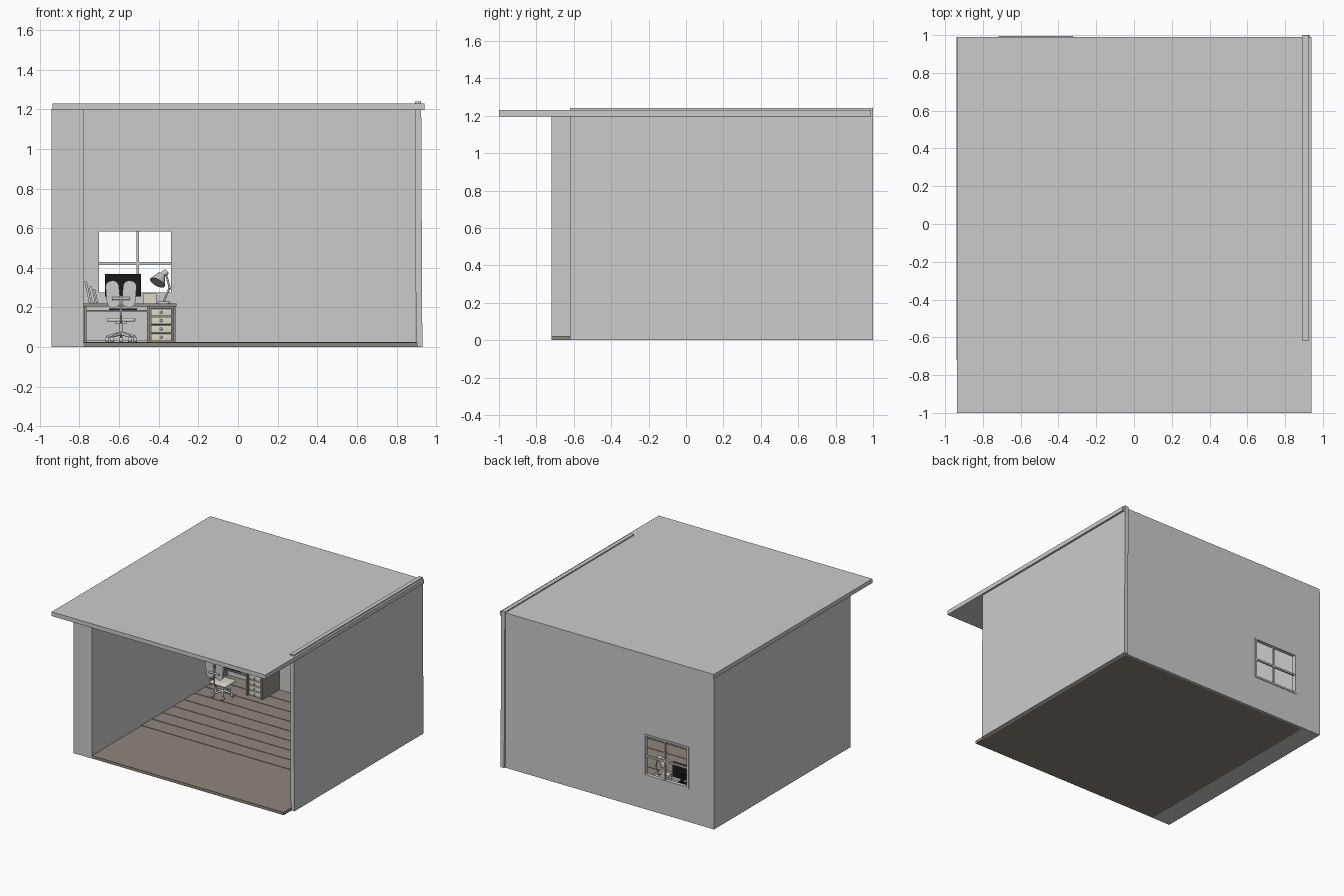
import bpy, bmesh
from math import radians, sin, cos, pi
from mathutils import Vector, Matrix

if "Cube" in bpy.data.objects:
    bpy.data.objects.remove(bpy.data.objects["Cube"])


def material(name, r, g, b):
    m = bpy.data.materials.new(name)
    m.diffuse_color = (r, g, b, 1)
    m.use_nodes = True
    m.node_tree.nodes["Principled BSDF"].inputs["Base Color"].default_value = m.diffuse_color
    return m


WOOD = material("floor_wood", 0.27, 0.24, 0.20)
DESK = material("desk_wood", 0.30, 0.28, 0.25)
CREAM = material("cream", 0.72, 0.70, 0.58)
BLACK = material("black", 0.01, 0.01, 0.01)


def finish(ob, name, mat=None, smooth=False):
    ob.name = name
    if mat:
        ob.data.materials.append(mat)
    if smooth:
        bpy.ops.object.select_all(action='DESELECT')
        ob.select_set(True)
        bpy.context.view_layer.objects.active = ob
        bpy.ops.object.shade_smooth_by_angle(angle=radians(40))
    return ob


def from_bmesh(bm, name, mat=None, smooth=False):
    me = bpy.data.meshes.new(name)
    bm.to_mesh(me)
    bm.free()
    ob = bpy.data.objects.new(name, me)
    bpy.context.collection.objects.link(ob)
    return finish(ob, name, mat, smooth)


def box(name, x, y, z, mat=None, bevel=0, tilt=None):
    """Box from (min, max) ranges, optional rounded edges and a tilt (angle, axis)."""
    bm = bmesh.new()
    bmesh.ops.create_cube(bm, size=1)
    size = [r[1] - r[0] for r in (x, y, z)]
    bmesh.ops.scale(bm, vec=size, verts=bm.verts)
    if bevel:
        bmesh.ops.bevel(bm, geom=bm.edges[:], offset=bevel, segments=3, profile=0.5, affect='EDGES')
    if tilt:
        bmesh.ops.rotate(bm, matrix=Matrix.Rotation(radians(tilt[0]), 3, tilt[1]), verts=bm.verts)
    bmesh.ops.translate(bm, vec=[sum(r) / 2 for r in (x, y, z)], verts=bm.verts)
    return from_bmesh(bm, name, mat, bool(bevel))


def rod(name, a, b, r1, r2=None, mat=None, sides=16):
    """Cylinder or cone between two points."""
    a, b = Vector(a), Vector(b)
    bm = bmesh.new()
    bmesh.ops.create_cone(bm, cap_ends=True, segments=sides, radius1=r1,
                          radius2=r1 if r2 is None else r2, depth=(b - a).length)
    rot = (b - a).to_track_quat('Z', 'Y').to_matrix().to_4x4()
    bm.transform(Matrix.Translation((a + b) / 2) @ rot)
    return from_bmesh(bm, name, mat, True)


def ball(name, c, r, scale=(1, 1, 1), mat=None):
    bm = bmesh.new()
    bmesh.ops.create_uvsphere(bm, u_segments=20, v_segments=12, radius=r)
    bmesh.ops.scale(bm, vec=scale, verts=bm.verts)
    bmesh.ops.translate(bm, vec=c, verts=bm.verts)
    return from_bmesh(bm, name, mat, True)


# Shell of the room
box("roof", (-0.937, 0.94), (-1, 0.99), (1.197, 1.23))
box("left_wall", (-0.94, -0.78), (-0.72, 0.99), (0, 1.2))
box("floor", (-0.938, 0.905), (-0.72, 0.988), (0.001, 0.023), WOOD)
right_wall = box("right_wall", (0.892, 0.924), (-0.62, 1.0), (0, 1.24))
for v in right_wall.data.vertices:      # slight lean
    if v.co.z < 0.1:
        v.co.x += 0.006

# Floorboards with thin grooves
for i in range(8):
    y0 = -0.1 + i * 0.134
    box("floorboard", (-0.78, 0.9), (y0 + 0.003, y0 + 0.131), (0.02, 0.026), WOOD)

# Back wall with window opening
WX, WZ = (-0.71, -0.33), (0.27, 0.59)
back_wall = box("back_wall", (-0.94, 0.895), (0.972, 0.99), (0, 1.2))
cutter = box("window_cutter", WX, (0.9, 1.1), WZ)
cutter.hide_render = True
mod = back_wall.modifiers.new("opening", 'BOOLEAN')
mod.operation, mod.object, mod.solver = 'DIFFERENCE', cutter, 'EXACT'
bpy.context.view_layer.objects.active = back_wall
bpy.ops.object.modifier_apply(modifier=mod.name)
bpy.data.objects.remove(cutter)

# Window frame and bars
WY = (0.965, 0.995)
for x in WX:
    box("window_stile", (x - 0.008, x + 0.008), WY, (WZ[0] - 0.008, WZ[1] + 0.004))
for z in WZ:
    box("window_rail", (WX[0], WX[1]), WY, (z - 0.008, z + 0.006))
box("window_mullion", (-0.512, -0.5), (0.974, 0.988), WZ)
box("window_crossbar", WX, (0.974, 0.988), (0.415, 0.429))

# Desk
box("desk_top", (-0.78, -0.31), (0.74, 0.972), (0.206, 0.22), DESK)
for x in (-0.776, -0.458, -0.328):
    box("desk_side", (x, x + 0.013), (0.755, 0.972), (0.025, 0.207), DESK)
box("desk_back", (-0.765, -0.32), (0.955, 0.965), (0.03, 0.207))
box("keyboard_tray", (-0.763, -0.458), (0.75, 0.9), (0.18, 0.187), DESK)
box("drawer_cabinet", (-0.446, -0.328), (0.775, 0.955), (0.025, 0.207), DESK)
for i in range(4):
    z = 0.031 + i * 0.042
    box("drawer_front", (-0.44, -0.334), (0.762, 0.776), (z, z + 0.037), CREAM, 0.002)
    ball("drawer_knob", (-0.387, 0.757, z + 0.019), 0.007)

# Monitor and keyboard
box("monitor_screen", (-0.67, -0.49), (0.855, 0.87), (0.255, 0.37), BLACK)
box("monitor_stand", (-0.59, -0.57), (0.87, 0.88), (0.225, 0.3), BLACK)
box("monitor_foot", (-0.62, -0.54), (0.84, 0.9), (0.22, 0.226), BLACK)
box("keyboard", (-0.65, -0.51), (0.765, 0.815), (0.187, 0.195), BLACK)

# Leaning books
for i, (h, t) in enumerate(((0.11, 0.012), (0.085, 0.014), (0.07, 0.01))):
    x = -0.763 + i * 0.02
    box("book", (x, x + t), (0.86, 0.94), (0.222, 0.222 + h), CREAM if i % 2 else None,
        tilt=(-12, 'Y'))

# Small box beside the lamp
box("paper_box", (-0.478, -0.412), (0.86, 0.91), (0.22, 0.27), CREAM)

# Desk lamp
LY = 0.87
rod("lamp_base", (-0.375, LY, 0.22), (-0.375, LY, 0.23), 0.033, 0.028, sides=24)
rod("lamp_lower_arm", (-0.375, LY, 0.23), (-0.345, LY, 0.3), 0.005)
rod("lamp_upper_arm", (-0.345, LY, 0.3), (-0.365, LY, 0.375), 0.005)
ball("lamp_elbow", (-0.345, LY, 0.3), 0.009)
rod("lamp_neck", (-0.36, LY, 0.38), (-0.385, LY - 0.01, 0.362), 0.015)
rod("lamp_shade", (-0.385, LY - 0.01, 0.365), (-0.407, LY - 0.03, 0.325), 0.02, 0.042, sides=24)

# Office chair: star base, column, seat
CX, CY = -0.59, 0.65
for i in range(5):
    a = pi / 2 + i * 2 * pi / 5
    px, py = CX + 0.075 * cos(a), CY + 0.075 * sin(a)
    rod("chair_leg", (CX, CY, 0.07), (px, py, 0.053), 0.009, 0.006)
    rod("castor_stem", (px, py, 0.035), (px, py, 0.055), 0.004)
    rod("castor", (px - 0.008, py, 0.038), (px + 0.008, py, 0.038), 0.013)
rod("chair_column", (CX, CY, 0.055), (CX, CY, 0.13), 0.008)
box("seat_mount", (CX - 0.03, CX + 0.03), (CY - 0.03, CY + 0.03), (0.12, 0.13))
box("seat", (CX - 0.072, CX + 0.072), (CY - 0.065, CY + 0.065), (0.128, 0.148), CREAM, 0.008)

# Chair back: bent spine, crossbar, two rounded pads
spine = [(CX, CY, 0.125), (CX, CY - 0.085, 0.13), (CX, CY - 0.105, 0.16), (CX, CY - 0.11, 0.26)]
for a, b in zip(spine, spine[1:]):
    rod("back_spine", a, b, 0.006)
rod("back_crossbar", (CX - 0.045, CY - 0.108, 0.245), (CX + 0.045, CY - 0.108, 0.245), 0.007)
for s in (-1, 1):
    px = CX + s * 0.041
    pad = box("back_pad", (px - 0.034, px + 0.034), (CY - 0.105, CY - 0.088), (0.2, 0.335), None,
              tilt=(s * 5, 'Y'))
    bm = bmesh.new()
    bm.from_mesh(pad.data)
    depth_edges = [e for e in bm.edges if abs(e.verts[0].co.y - e.verts[1].co.y) > 0.01]
    bmesh.ops.bevel(bm, geom=depth_edges, offset=0.03, segments=6, profile=0.5, affect='EDGES')
    bm.to_mesh(pad.data)
    bm.free()
    finish(pad, "back_pad", None, True)
